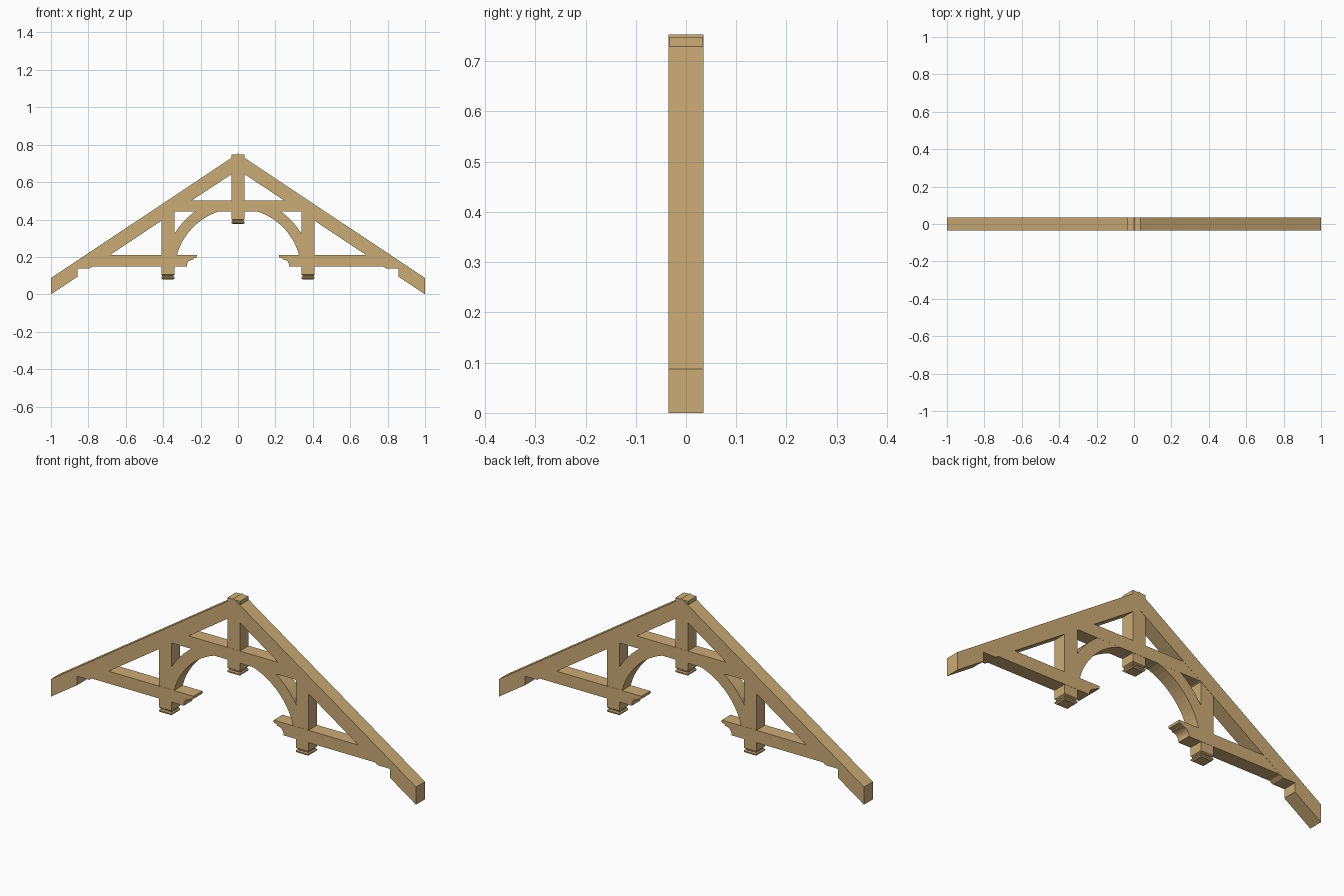
import bpy, bmesh, math

if "Cube" in bpy.data.objects:
    bpy.data.objects.remove(bpy.data.objects["Cube"])

wood = bpy.data.materials.new("light_oak")
wood.diffuse_color = (0.60, 0.41, 0.18, 1)
wood.use_nodes = True
wood.node_tree.nodes["Principled BSDF"].inputs["Base Color"].default_value = wood.diffuse_color
SLOPE, EAVE = 0.666, 0.087          # roof pitch and vertical rafter depth


def finish(name, bm):
    bmesh.ops.recalc_face_normals(bm, faces=bm.faces)
    me = bpy.data.meshes.new(name)
    bm.to_mesh(me)
    bm.free()
    me.materials.append(wood)
    ob = bpy.data.objects.new(name, me)
    bpy.context.collection.objects.link(ob)
    return ob


def plank(name, pts, half):
    """Extrude an x-z outline through the thickness."""
    bm = bmesh.new()
    face = bm.faces.new([bm.verts.new((x, -half, z)) for x, z in pts])
    ext = bmesh.ops.extrude_face_region(bm, geom=[face])["geom"]
    bmesh.ops.translate(bm, vec=(0, 2 * half, 0),
                        verts=[v for v in ext if isinstance(v, bmesh.types.BMVert)])
    return finish(name, bm)


def post(name, cx, z0, z1):
    """Square post with a moulded pendant at its foot."""
    prof = [(0.028, 0), (0.0348, 0.005), (0.0348, 0.011), (0.030, 0.016),
            (0.030, 0.021), (0.0348, 0.025), (0.0348, z1 - z0)]
    bm = bmesh.new()
    rings = [[bm.verts.new((cx + sx * w, sy * w * 0.965, z0 + h))
              for sx, sy in ((-1, -1), (1, -1), (1, 1), (-1, 1))] for w, h in prof]
    for a, b in zip(rings, rings[1:]):
        for i in range(4):
            j = (i + 1) % 4
            bm.faces.new((a[i], a[j], b[j], b[i]))
    bm.faces.new(rings[0])
    bm.faces.new(rings[-1])
    return finish(name, bm)


def arc(r, a0, a1, n=14):
    """Arch points about the centre (0, 0.12)."""
    return [(r * math.cos(a0 + (a1 - a0) * i / n),
             0.12 + r * math.sin(a0 + (a1 - a0) * i / n)) for i in range(n + 1)]


for side, s in (("left", -1), ("right", 1)):
    def flip(pts):
        return [(s * x, z) for x, z in pts]

    # rafter with the bird's-mouth notch near the eave
    plank(side + "_rafter", flip([
        (1, 0), (1, EAVE), (0, EAVE + SLOPE), (0, SLOPE),
        (0.791, 0.139), (0.857, 0.139), (0.857, 0.095)]), 0.035)

    # hammer beam with a scrolled inner end
    cove = [(0.237 + 0.036 * math.sin(t * math.pi / 12),
             0.157 + 0.030 * math.cos(t * math.pi / 12)) for t in range(7)]
    plank(side + "_hammer_beam", flip(
        [(0.795, 0.149), (0.70, 0.21), (0.22, 0.21), (0.22, 0.197),
         (0.237, 0.193)] + cove + [(0.273, 0.149)]), 0.0345)

    # hanging post
    post(side + "_queen_post", s * 0.375, 0.08, 0.455)

    # curved brace, trimmed by the post and the collar beam
    inner = arc(0.339, math.asin(0.085 / 0.339), math.asin(0.330 / 0.339))
    outer = arc(0.396, math.asin(0.330 / 0.396), math.asin(0.195 / 0.396))
    plank(side + "_arch_brace", flip(inner + outer + [(0.345, 0.205)]), 0.0342)

# collar beam, ends buried in the rafters
plank("collar_beam", [(-0.36, 0.442), (0.36, 0.442), (0.25, 0.502), (-0.25, 0.502)], 0.0345)

# king post through the ridge
post("king_post", 0, 0.376, 0.748)
